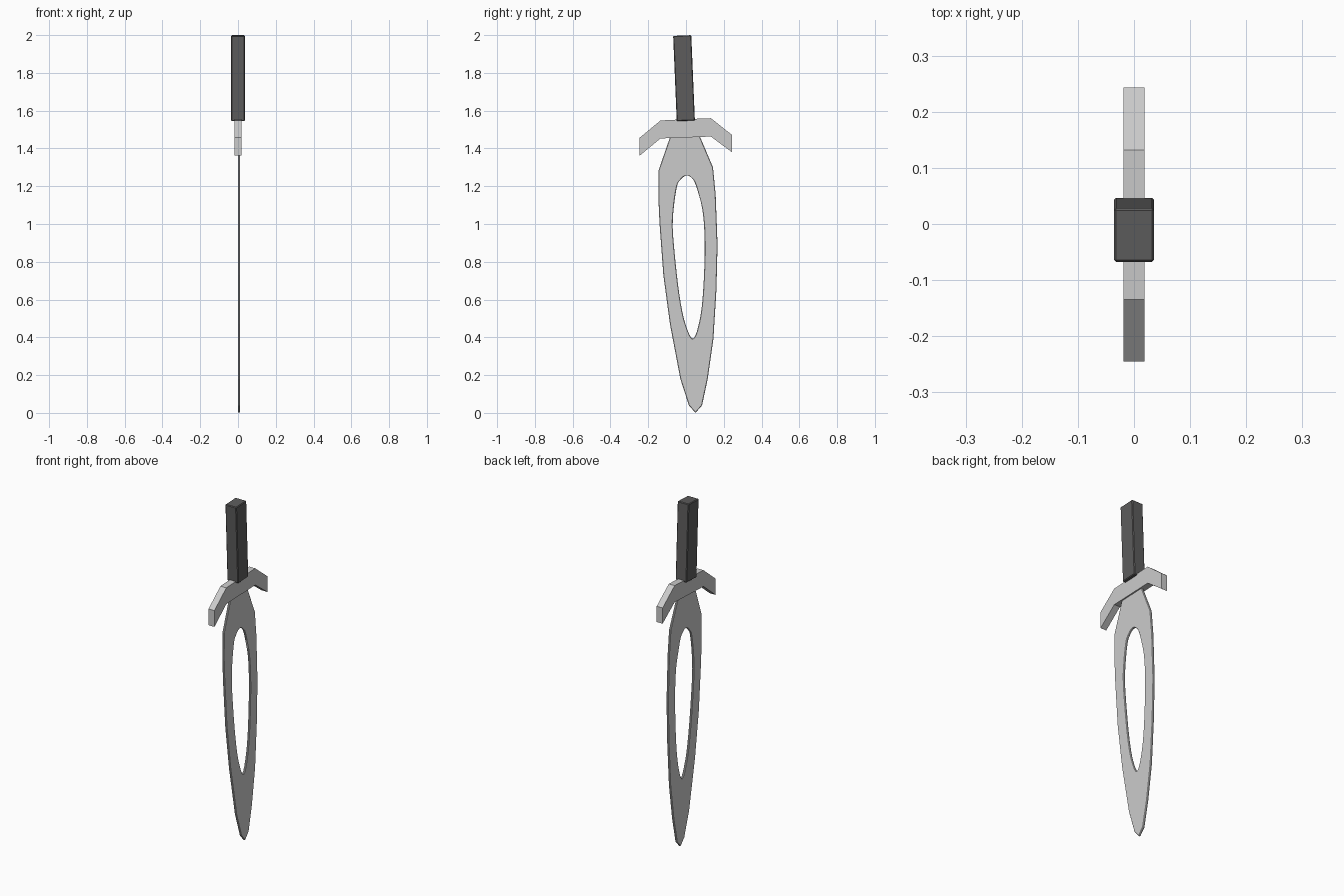
import bpy, bmesh, math

if "Cube" in bpy.data.objects:
    bpy.data.objects.remove(bpy.data.objects["Cube"])


def smooth_loop(pts, steps=4):
    """Closed Catmull-Rom loop through the points."""
    out, n = [], len(pts)
    for i in range(n):
        a, b, c, d = (pts[(i + k) % n] for k in (-1, 0, 1, 2))
        for s in range(steps):
            t = s / steps
            out.append(tuple(0.5 * (2 * q + (r - p) * t + (2 * p - 5 * q + 4 * r - u) * t * t
                                    + (3 * q - p - 3 * r + u) * t ** 3)
                             for p, q, r, u in zip(a, b, c, d)))
    return out


def plate(name, loops, half_thickness, x=0.0):
    """Extrude (y, z) loops along x; inner loops become holes."""
    cu = bpy.data.curves.new(name + "_profile", 'CURVE')
    cu.dimensions, cu.fill_mode, cu.extrude = '2D', 'BOTH', half_thickness
    for pts in loops:
        sp = cu.splines.new('POLY')
        sp.points.add(len(pts) - 1)
        for p, (y, z) in zip(sp.points, pts):
            p.co = (y, z, 0, 1)
        sp.use_cyclic_u = True
    tmp = bpy.data.objects.new(name + "_profile", cu)
    bpy.context.collection.objects.link(tmp)
    dg = bpy.context.evaluated_depsgraph_get()
    me = bpy.data.meshes.new_from_object(tmp.evaluated_get(dg))
    bpy.data.objects.remove(tmp)
    bm = bmesh.new()
    bm.from_mesh(me)
    for v in bm.verts:
        y, z, d = v.co
        v.co = (d + x, y, z)
    bmesh.ops.remove_doubles(bm, verts=bm.verts, dist=1e-5)
    bmesh.ops.recalc_face_normals(bm, faces=bm.faces)
    for f in bm.faces:
        f.smooth = False
    bm.to_mesh(me)
    bm.free()
    me.name = name
    ob = bpy.data.objects.new(name, me)
    bpy.context.collection.objects.link(ob)
    return ob


def bevel(ob, width):
    m = ob.modifiers.new("edge_bevel", 'BEVEL')
    m.width, m.segments, m.limit_method = width, 1, 'ANGLE'
    m.angle_limit = math.radians(60)


# Leaf-shaped blade with a long opening
outline = [(-.07, 1.50), (-.088, 1.45), (-.145, 1.285), (-.146, 1.13), (-.14, 1.0),
           (-.12, .73), (-.085, .47), (-.03, .18), (.015, .04), (.05, 0),
           (.085, .04), (.115, .18), (.145, .39), (.161, .65), (.167, .89),
           (.157, 1.155), (.143, 1.30), (.075, 1.46), (.06, 1.50)]
opening = [(.003, 1.257), (-.028, 1.235), (-.05, 1.19), (-.07, 1.02), (-.062, .865),
           (-.035, .625), (-.003, .47), (.038, .393), (.073, .495), (.091, .65),
           (.099, .89), (.087, 1.075), (.05, 1.21), (.028, 1.245)]
blade = plate("blade", [outline, smooth_loop(opening)], .006, .005)
bevel(blade, .003)

# Drooping crossguard
plate("crossguard", [[(-.245, 1.457), (-.135, 1.548), (0, 1.555), (.132, 1.56),
                      (.243, 1.472), (.243, 1.38), (.132, 1.463), (0, 1.458),
                      (-.135, 1.453), (-.245, 1.362)]], .019)

# Slightly tilted dark grip
bpy.ops.mesh.primitive_cube_add(size=1, location=(0, -.0105, 1.772))
grip = bpy.context.object
grip.name = "grip"
grip.scale = (.072, .096, .452)
bpy.ops.object.transform_apply(location=False, rotation=False, scale=True)
grip.rotation_euler.x = .042
bevel(grip, .004)
mat = bpy.data.materials.new("dark_grip")
mat.diffuse_color = (.11, .108, .108, 1)
mat.use_nodes = True
mat.node_tree.nodes["Principled BSDF"].inputs["Base Color"].default_value = mat.diffuse_color
grip.data.materials.append(mat)
